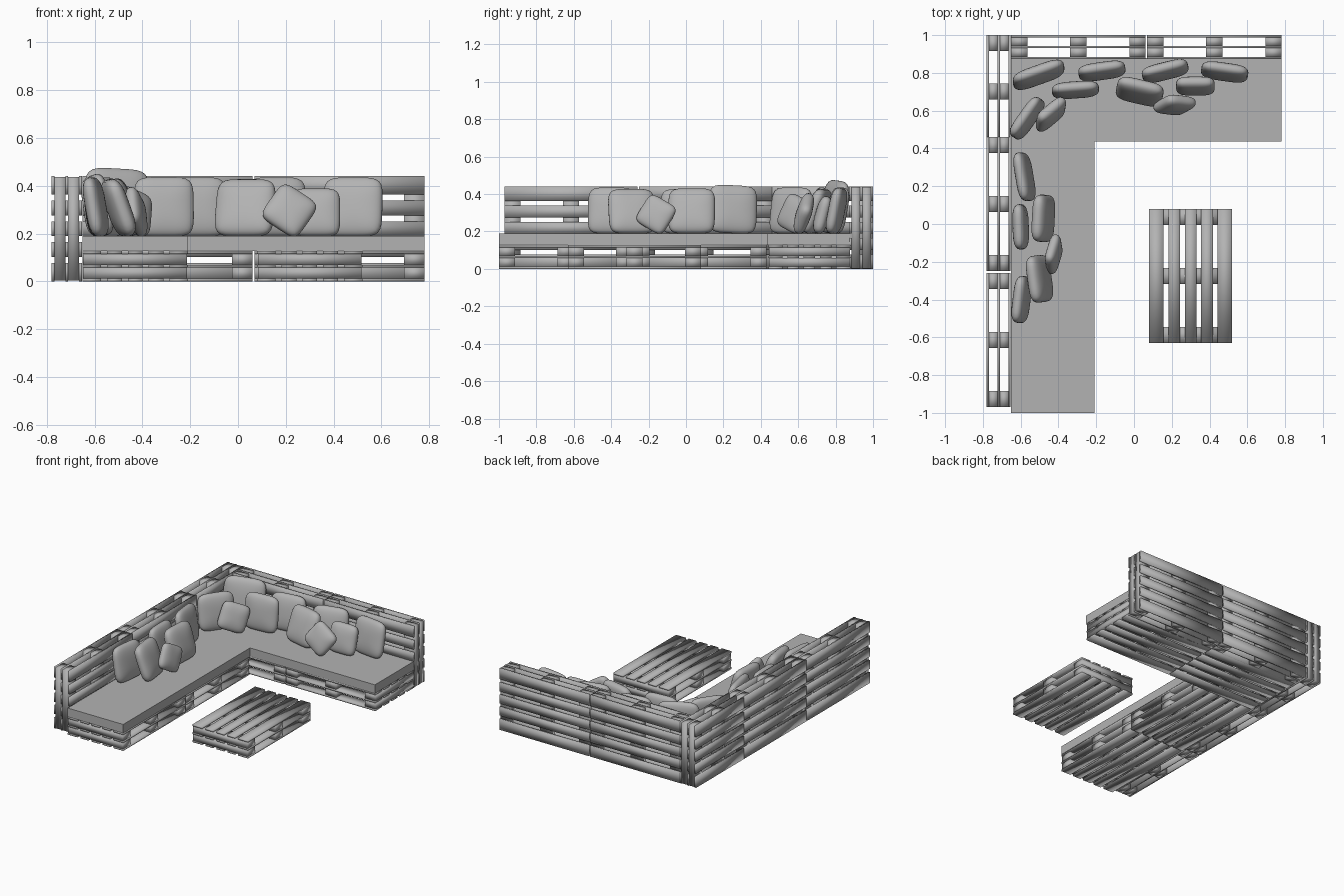
import bpy
import bmesh
from math import radians
from mathutils import Matrix, Vector

if "Cube" in bpy.data.objects:
    bpy.data.objects.remove(bpy.data.objects["Cube"], do_unlink=True)

grey = bpy.data.materials.new("plain grey")
grey.use_nodes = True
grey.diffuse_color = (0.45, 0.45, 0.45, 1)
grey.node_tree.nodes["Principled BSDF"].inputs["Base Color"].default_value = grey.diffuse_color

X, Y, Z = 0, 1, 2
LENGTH, WIDTH, DEPTH = 0.71, 0.44, 0.127
SLAT, BEAM = 0.012, 0.085        # slat thickness, beam width
OUTER, INNER, GAP = 0.077, 0.062, 0.025


def finish(bm, name, smooth):
    mesh = bpy.data.meshes.new(name)
    for face in bm.faces:
        face.smooth = smooth
    bm.to_mesh(mesh)
    bm.free()
    mesh.materials.append(grey)
    obj = bpy.data.objects.new(name, mesh)
    bpy.context.collection.objects.link(obj)
    return obj


def add_box(bm, low, high):
    low, high = Vector(low), Vector(high)
    matrix = Matrix.Translation((low + high) / 2) @ Matrix.Diagonal((*(high - low), 1))
    bmesh.ops.create_cube(bm, size=1, matrix=matrix)


def pallet(name, corner, axes, length=LENGTH, beams=None):
    """Three layers of five slats, held apart by two layers of cross beams.
    axes gives the world axis of the length, the width and the depth."""
    bm = bmesh.new()

    def board(low, high):
        a, b = Vector(corner), Vector(corner)
        for axis, lo, hi in zip(axes, low, high):
            a[axis] += lo
            b[axis] += hi
        add_box(bm, a, b)

    step = (DEPTH - SLAT) / 2
    for layer in range(3):
        base = layer * step
        start = 0
        for wide in (OUTER, INNER, INNER, INNER, OUTER):
            board((0, start, base), (length, start + wide, base + SLAT))
            start += wide + GAP
    if beams is None:
        beams = (0, (length - BEAM) / 2, length - BEAM)
    for layer in range(2):
        base = layer * step + SLAT
        for at in beams:
            board((at, 0.003, base), (at + BEAM, WIDTH - 0.003, base + step - SLAT))
    return finish(bm, name, True)


# Coffee table and seat bases
pallet("coffee_table", (0.08, -0.63, 0), (Y, X, Z))
for i, y in enumerate((-1.0, -0.28)):
    pallet(f"side_seat_base_{i + 1}", (-0.65, y, 0), (Y, X, Z))
for i, x in enumerate((-0.65, 0.07)):
    pallet(f"rear_seat_base_{i + 1}", (x, 0.44, 0), (X, Y, Z))
    pallet(f"rear_backrest_{i + 1}", (x, 0.873, 0), (X, Z, Y))

# Upright pallets of the side backrest, with a shorter one at the corner
for i, y in enumerate((-0.97, -0.25)):
    pallet(f"side_backrest_{i + 1}", (-0.78, y, 0), (Y, Z, X))
pallet("corner_backrest", (-0.78, 0.46, 0), (Y, Z, X), 0.54, (0.2, 0.54 - BEAM))

# Seat mattresses
for name, low, high in (
    ("side_mattress", (-0.65, -1.0, 0.128), (-0.21, 0.436, 0.19)),
    ("rear_mattress", (-0.65, 0.436, 0.128), (0.78, 0.88, 0.19)),
):
    bm = bmesh.new()
    add_box(bm, low, high)
    finish(bm, name, False)


def cushion(name, x, y, yaw, size=0.25, lean=10, roll=0, thick=0.08):
    bm = bmesh.new()
    bmesh.ops.create_cube(bm, size=2)
    bmesh.ops.subdivide_edges(bm, edges=bm.edges[:], cuts=9, use_grid_fill=True)
    turn = (Matrix.Rotation(radians(yaw), 4, "Z")
            @ Matrix.Rotation(radians(-lean), 4, "X")
            @ Matrix.Rotation(radians(roll), 4, "Y"))
    for v in bm.verts:
        # soft square outline with a bulging middle
        u, w, t = abs(v.co.x), abs(v.co.z), abs(v.co.y)
        r = ((u ** 5 + w ** 5) ** 0.5 + t ** 2.5) ** 0.4
        p = v.co / r
        v.co = turn @ Vector((p.x * size / 2, p.y * thick / 2, p.z * size / 2))
    drop = 0.188 - min(v.co.z for v in bm.verts)
    bmesh.ops.translate(bm, verts=bm.verts[:], vec=(x, y, drop))
    finish(bm, name, True)


# Loose cushions: x, y, yaw, size, lean, roll, thickness
rear = (
    (-0.505, 0.79, 20, 0.285, 10, 3, 0.085),
    (-0.17, 0.81, 8, 0.25, 10),
    (-0.31, 0.71, 4, 0.25, 8),
    (0.165, 0.81, 14, 0.25, 10),
    (0.48, 0.805, -8, 0.25, 11),
    (0.03, 0.70, -13, 0.25, 20, 0, 0.09),
    (0.325, 0.73, 0, 0.205, 15),
    (0.215, 0.63, 5, 0.185, 18, 35),
)
side = (
    (-0.565, 0.56, 55, 0.25, 10),
    (-0.44, 0.58, 45, 0.19, 15, 20),
    (-0.58, 0.25, 100, 0.26, 10, 3),
    (-0.6, -0.015, 92, 0.24, 6),
    (-0.48, 0.03, 87, 0.25, 17, 0, 0.09),
    (-0.425, -0.16, 80, 0.175, 12, 30, 0.07),
    (-0.5, -0.29, 98, 0.25, 20, 0, 0.09),
    (-0.595, -0.40, 83, 0.25, 10),
)
for group, rows in (("rear", rear), ("side", side)):
    for i, row in enumerate(rows):
        cushion(f"{group}_cushion_{i + 1}", *row)
